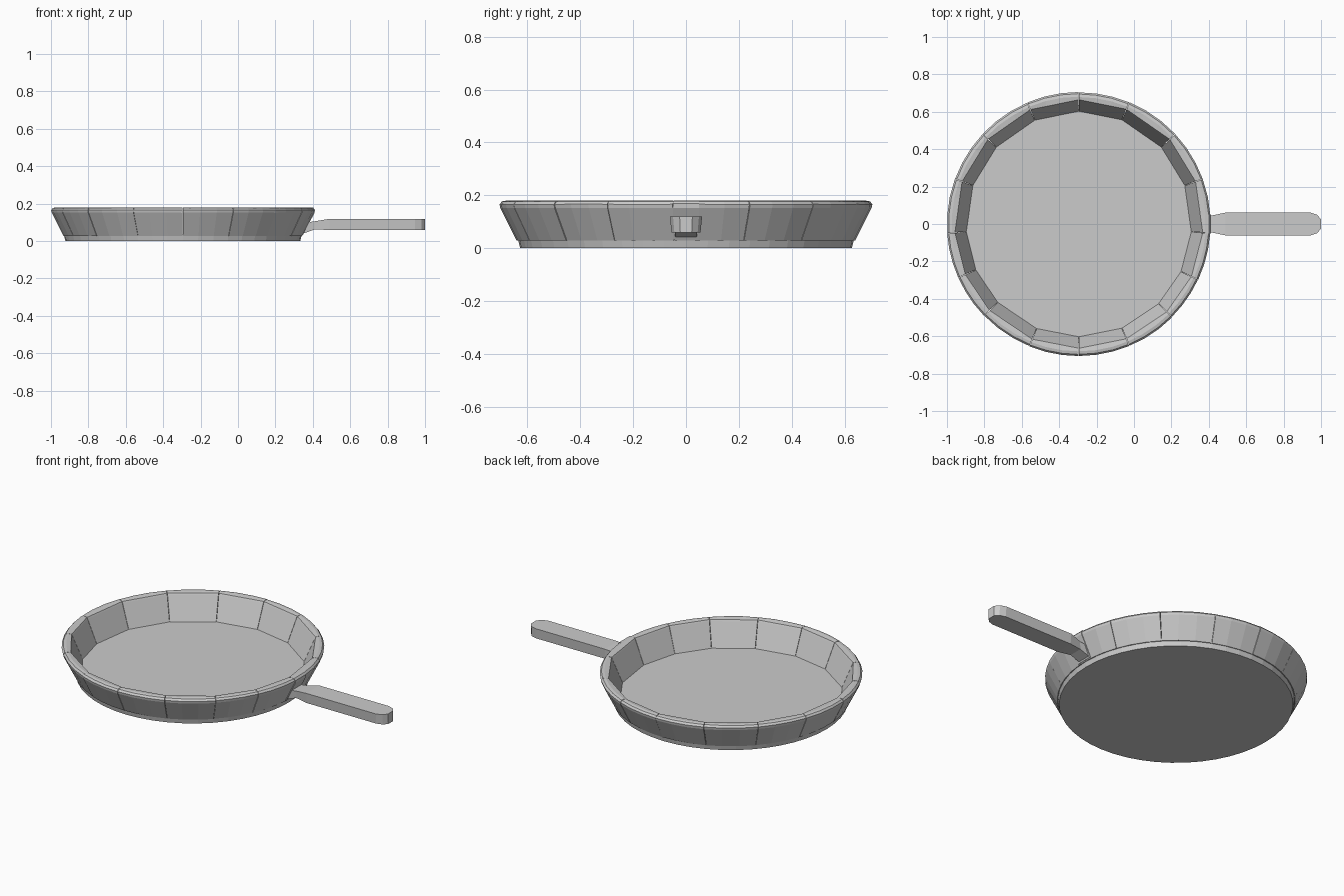
import bpy, bmesh, random
from math import sin, cos, radians, pi
from mathutils import Vector

if "Cube" in bpy.data.objects:
    bpy.data.objects.remove(bpy.data.objects["Cube"])

random.seed(4)
CX = -0.295          # pan centre
OUTER_STEPS = 3      # facets on the outside of each stave


def add_object(name, bm):
    bmesh.ops.recalc_face_normals(bm, faces=bm.faces)
    mesh = bpy.data.meshes.new(name)
    bm.to_mesh(mesh)
    bm.free()
    obj = bpy.data.objects.new(name, mesh)
    bpy.context.collection.objects.link(obj)
    return obj


def loft(bm, rings, closed=False):
    """Skin equal-length rings of points and cap the ends."""
    vs = [[bm.verts.new(p) for p in r] for r in rings]
    n = len(vs[0])
    for a, b in zip(vs, vs[1:]):
        for i in range(n):
            j = (i + 1) % n
            bm.faces.new((a[i], a[j], b[j], b[i]))
    bm.faces.new(vs[0])
    bm.faces.new(vs[-1])


def polar(r, ang, z):
    return Vector((CX + r * cos(ang), r * sin(ang), z))


# Base disc, also the cooking floor
bm = bmesh.new()
loft(bm, [[polar(r, 2 * pi * i / 48, z) for i in range(48)]
          for r, z in ((0.628, 0.0), (0.636, 0.034))])
add_object("base", bm)

# Wall: sixteen staves, flat inside and rounded outside
outer = [(0.640, 0.028), (0.702, 0.152), (0.705, 0.166), (0.696, 0.177), (0.680, 0.180)]
inner = [(0.664, 0.176), (0.660, 0.168), (0.600, 0.028)]
seams = [90, 67.5, 43, 20, -4, -25, -45, -67.5, -90,
         -112, -136, -156, -176, -200, -223, -247, -270]
bm = bmesh.new()
for s, e in zip(seams, seams[1:]):
    a0, a1 = radians(s - 0.1), radians(e + 0.1)
    jit = random.uniform(-0.002, 0.001)
    rings = []
    for k in range(OUTER_STEPS + 1):
        t = k / OUTER_STEPS
        ang = a0 + (a1 - a0) * t
        ring = [polar(r + jit, ang, z + random.uniform(-0.001, 0) * (z > 0.1))
                for r, z in outer]
        ring += [polar(r, a0, z).lerp(polar(r, a1, z), t) for r, z in inner]
        rings.append(ring)
    loft(bm, rings)
add_object("wall_staves", bm)

# Mounting plate where the handle meets the wall
bm = bmesh.new()
plate = [(0.330, 0.033), (0.348, 0.033), (0.410, 0.152), (0.411, 0.168),
         (0.402, 0.179), (0.380, 0.179)]
loft(bm, [[(x, y, z) for x, z in plate] for y in (-0.05, 0.05)])
add_object("handle_mount", bm)

# Handle: tapered neck, straight grip, chamfered tip
# (x bottom, x top, half width, z bottom, z top)
sections = [(0.330, 0.370, 0.045, 0.033, 0.100),
            (0.410, 0.415, 0.045, 0.062, 0.106),
            (0.490, 0.490, 0.061, 0.059, 0.119),
            (0.945, 0.945, 0.061, 0.059, 0.119),
            (0.980, 0.980, 0.049, 0.059, 0.119),
            (1.000, 1.000, 0.024, 0.059, 0.119)]
bm = bmesh.new()
loft(bm, [[(xb, -w * 0.9, zb), (xb, w * 0.9, zb), (xt, w, zt), (xt, -w, zt)]
          for xb, xt, w, zb, zt in sections])
add_object("handle", bm)
